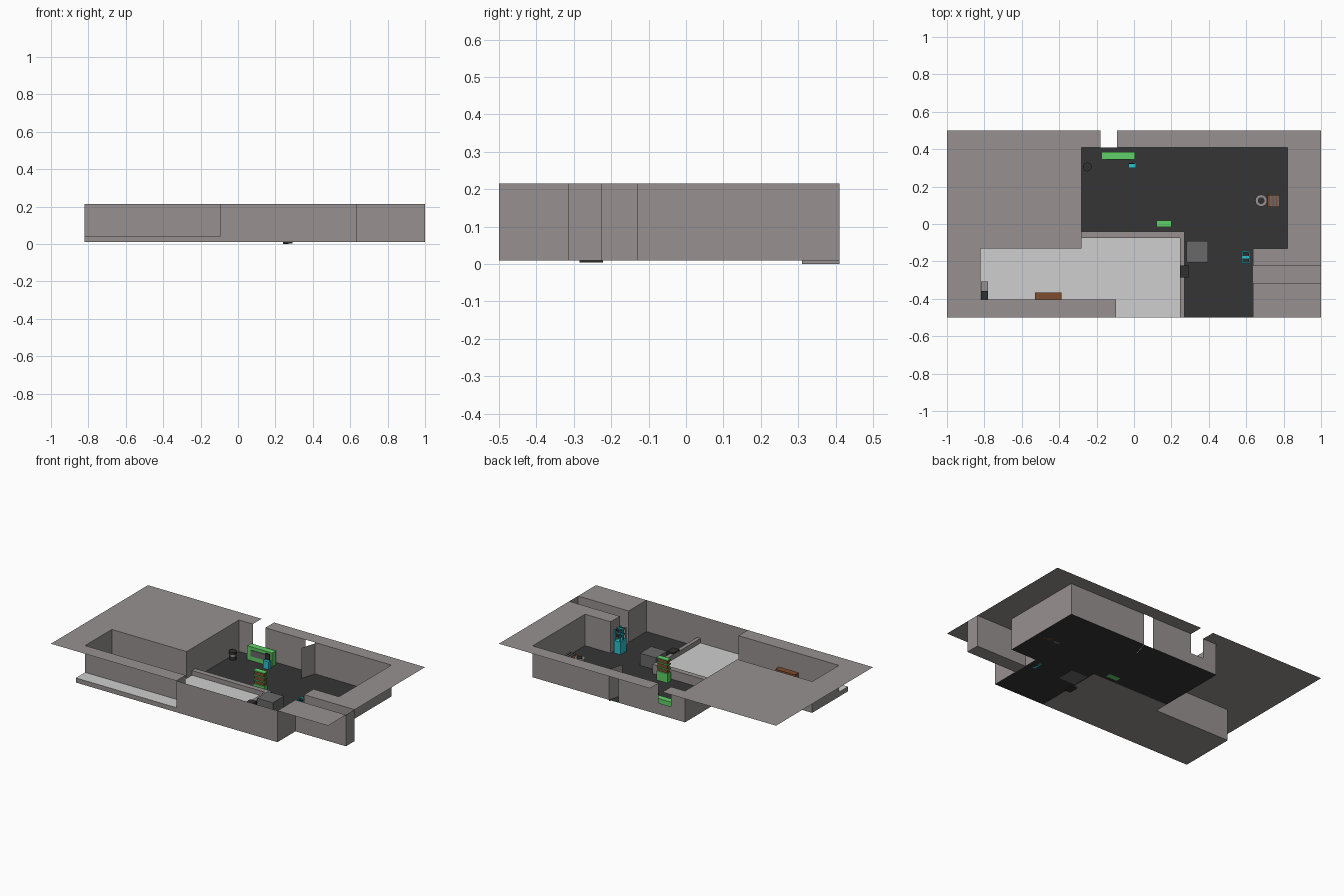
import bpy, bmesh, math

if "Cube" in bpy.data.objects:
    bpy.data.objects.remove(bpy.data.objects["Cube"])

def mat(name, r, g, b):
    m = bpy.data.materials.new(name)
    m.diffuse_color = (r, g, b, 1)
    m.use_nodes = True
    m.node_tree.nodes["Principled BSDF"].inputs["Base Color"].default_value = m.diffuse_color
    return m

WALL = mat("warm grey wall", .31, .285, .28)
FLOOR = mat("dark floor", .036, .036, .036)
LIGHT = mat("light platform", .62, .62, .62)
GREEN = mat("green", .12, .62, .14)
CYAN = mat("cyan", .02, .55, .62)
BROWN = mat("brown", .21, .075, .028)
GREY = mat("mid grey", .14, .14, .14)
BLACK = mat("black", .03, .03, .03)

ZF, ZP, ZT = .01, .04, .215   # floor, platform, wall top


def finish(name, bm, *mats):
    me = bpy.data.meshes.new(name)
    bm.to_mesh(me)
    bm.free()
    for m in mats:
        me.materials.append(m)
    ob = bpy.data.objects.new(name, me)
    bpy.context.collection.objects.link(ob)
    return ob


def box(name, x0, x1, y0, y1, z0, z1, m):
    bm = bmesh.new()
    bmesh.ops.create_cube(bm, size=1)
    for v in bm.verts:
        v.co = (x1 if v.co.x > 0 else x0, y1 if v.co.y > 0 else y0, z1 if v.co.z > 0 else z0)
    return finish(name, bm, m)


def cyl(name, x, y, r, z0, z1, m, n=16):
    bm = bmesh.new()
    bmesh.ops.create_cone(bm, cap_ends=True, segments=n, radius1=r, radius2=r, depth=z1 - z0)
    bmesh.ops.translate(bm, verts=bm.verts, vec=(x, y, (z0 + z1) / 2))
    return finish(name, bm, m)


def sheet(name, xs, ys, z, keep, m):
    """Flat sheet made of the grid cells whose centre passes keep."""
    bm = bmesh.new()
    for x0, x1 in zip(xs, xs[1:]):
        for y0, y1 in zip(ys, ys[1:]):
            if keep((x0 + x1) / 2, (y0 + y1) / 2):
                bm.faces.new([bm.verts.new((x, y, z)) for x, y in
                              ((x0, y0), (x1, y0), (x1, y1), (x0, y1))])
    bmesh.ops.remove_doubles(bm, verts=bm.verts, dist=1e-4)
    bmesh.ops.dissolve_limit(bm, angle_limit=.01, verts=bm.verts, edges=bm.edges)
    return finish(name, bm, m)


def wall(name, pts, z0, z1, m=WALL):
    """Thin vertical wall along a path."""
    bm = bmesh.new()
    lo = [bm.verts.new((x, y, z0)) for x, y in pts]
    hi = [bm.verts.new((x, y, z1)) for x, y in pts]
    for i in range(len(pts) - 1):
        bm.faces.new((lo[i + 1], lo[i], hi[i], hi[i + 1]))
    return finish(name, bm, m)


# Roof-level sheet around the rooms
holes = [(-.28, .82, -.13, .41), (-.095, .635, -.5, -.13), (-.82, -.095, -.405, -.13),
         (.635, 1, -.315, -.225), (-.18, -.09, .41, .5)]
inside = lambda x, y: any(a < x < b and c < y < d for a, b, c, d in holes)
xs = [-1, -.82, -.28, -.18, -.095, -.09, .27, .635, .82, 1]
ys = [-.5, -.405, -.315, -.225, -.13, -.04, .41, .5]
sheet("wall_top_sheet", xs, ys, ZT, lambda x, y: not inside(x, y), WALL)

# Floors
sheet("room_floor", xs, ys, ZF,
      lambda x, y: y < .41 and -.28 < x < .82 and inside(x, y)
      and not (x < .27 and y < -.04) and not (x > .635 and y < -.13), FLOOR)
sheet("side_passage_floor", [.635, 1], [-.315, -.225], ZF, lambda x, y: True, WALL)

# Perimeter walls, with a window and a doorway in the back
wall("outer_walls", [(-.18, .41), (-.28, .41), (-.28, -.13), (-.82, -.13), (-.82, -.405),
                     (-.095, -.405), (-.095, -.5), (.635, -.5), (.635, -.315), (1, -.315),
                     (1, -.225), (.635, -.225), (.635, -.13), (.82, -.13), (.82, .41),
                     (.27, .41)], ZF, ZT)
wall("back_wall", [(.2, .41), (-.09, .41)], ZF, ZT)
wall("window_sill_wall", [(-.09, .41), (-.18, .41)], ZF, .085)
wall("open_door", [(.27, .41), (.24, .31)], 0, ZT - .005)

# Raised platform: light top, grey sides
bm = bmesh.new()
f = bm.faces.new([bm.verts.new((x, y, ZF)) for x, y in
                  ((-.82, -.5), (.27, -.5), (.27, -.04), (-.28, -.04), (-.28, -.13), (-.82, -.13))])
up = bmesh.ops.extrude_face_region(bm, geom=[f], use_keep_orig=True)
bmesh.ops.translate(bm, vec=(0, 0, ZP - ZF),
                    verts=[v for v in up["geom"] if isinstance(v, bmesh.types.BMVert)])
bmesh.ops.recalc_face_normals(bm, faces=bm.faces)
for f in bm.faces:
    f.material_index = int(f.normal.z > .5)
finish("platform", bm, WALL, LIGHT)

# Low wall round the platform
box("low_wall_back", -.28, .27, -.075, -.04, ZF, .07, WALL)
box("low_wall_side", .245, .27, -.5, -.075, ZF, .07, WALL)
box("low_wall_gate", .245, .292, -.285, -.222, .004, .08, BLACK)

# Long green counter and its chair
box("green_counter", -.175, .005, .345, .385, ZF, .1, GREEN)
box("counter_panel", -.15, -.02, .341, .345, .04, .08, GREY)
box("chair_seat", -.03, .01, .3, .325, ZF, .06, CYAN)
box("chair_back", -.028, .004, .32, .325, .06, .1, BLACK)

# Green bookcase with brown shelves
box("bookcase_base", .12, .2, -.015, .02, ZF, .07, GREEN)
box("bookcase_back", .125, .195, -.008, .013, .07, .15, BROWN)
for i in range(3):
    z = .09 + i * .03
    box("bookcase_shelf", .12, .2, -.015, .02, z, z + .007, GREEN)

# Tall cyan cabinet with open rack
box("cabinet_base", .575, .62, -.21, -.145, ZF, .09, CYAN)
for x in (.575, .612):
    for y in (-.21, -.182, -.153):
        box("cabinet_post", x, x + .008, y, y + .008, .09, .165, CYAN)
for z in (.12, .155):
    box("cabinet_rack", .58, .615, -.205, -.15, z, z + .006, BLACK)
    box("cabinet_rail", .575, .62, -.185, -.17, z + .004, z + .01, CYAN)

# Grey table
box("grey_table", .28, .395, -.205, -.09, ZF, .09, GREY)

# Bench with slats and round stool
box("bench", .715, .78, .09, .155, ZF, .06, BROWN)
for i in range(3):
    x = .728 + i * .018
    box("bench_slat", x, x + .012, .092, .153, .06, .068, GREY)
cyl("light_stool", .68, .125, .032, ZF, .065, WALL)
cyl("light_stool_centre", .68, .125, .018, .065, .069, BLACK)

# Dark stool in the corner
cyl("dark_stool_base", -.25, .305, .022, ZF, .03, BLACK)
cyl("dark_stool_ring", -.25, .305, .019, .03, .045, WALL)
cyl("dark_stool_top", -.25, .305, .024, .045, .062, BLACK)

# Furniture on the platform
box("brown_bench", -.53, -.388, -.403, -.366, ZP, .09, BROWN)
box("black_box", -.818, -.78, -.403, -.358, ZP, .09, BLACK)
box("grey_box", -.818, -.78, -.358, -.308, ZP, .08, WALL)
